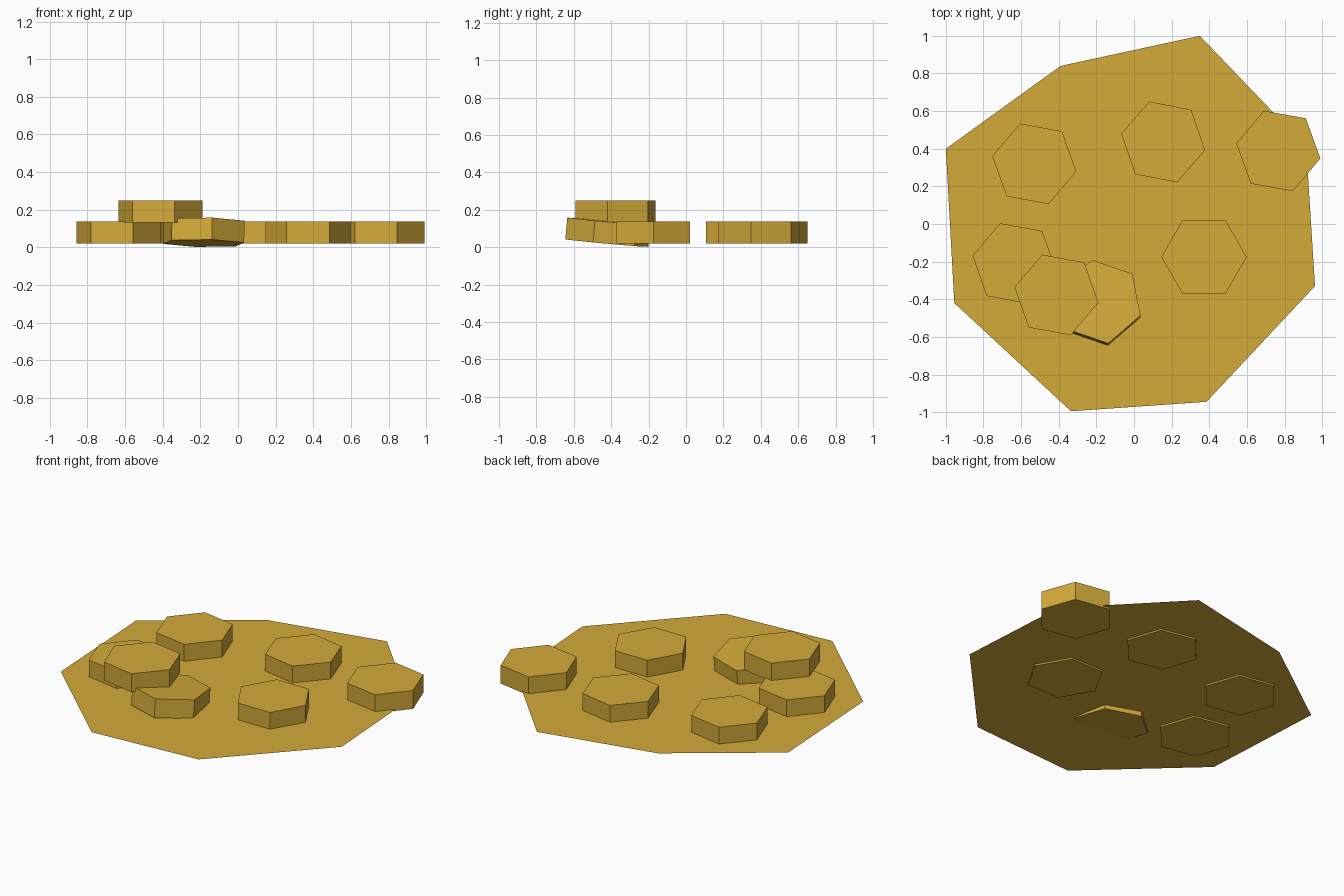
import bpy, bmesh, math
from mathutils import Vector

if "Cube" in bpy.data.objects:
    bpy.data.objects.remove(bpy.data.objects["Cube"])

gold = bpy.data.materials.new("gold")
gold.diffuse_color = (0.658, 0.402, 0.04, 1)
gold.use_nodes = True
gold.node_tree.nodes["Principled BSDF"].inputs["Base Color"].default_value = gold.diffuse_color


def add_object(name, bm):
    mesh = bpy.data.meshes.new(name)
    bm.to_mesh(mesh)
    bm.free()
    mesh.materials.append(gold)
    obj = bpy.data.objects.new(name, mesh)
    bpy.context.collection.objects.link(obj)
    return obj


# Flat, slightly irregular eight-sided base sheet
outline = [(0.35, 1.0), (-0.39, 0.84), (-1.0, 0.40), (-0.955, -0.42),
           (-0.335, -0.995), (0.385, -0.945), (0.962, -0.33), (0.915, 0.41)]
bm = bmesh.new()
bm.faces.new([bm.verts.new((x, y, 0.031)) for x, y in outline])
add_object("base_sheet", bm)


def hex_tile(name, x, y, z, turn, normal=(0, 0, 1)):
    """Six-sided tile centred on (x, y, z), with a corner at angle turn."""
    bm = bmesh.new()
    r, h = 0.227, 0.0585
    ring = [(r * math.cos(math.radians(60 * i + turn)),
             r * math.sin(math.radians(60 * i + turn))) for i in range(6)]
    low = [bm.verts.new((a, b, -h)) for a, b in ring]
    top = [bm.verts.new((a, b, h)) for a, b in ring]
    bm.faces.new(top)
    bm.faces.new(low[::-1])
    for i in range(6):
        j = (i + 1) % 6
        bm.faces.new((low[i], low[j], top[j], top[i]))
    obj = add_object(name, bm)
    obj.location = (x, y, z)
    obj.rotation_euler = Vector((0, 0, 1)).rotation_difference(Vector(normal)).to_euler()


# Tiles lying flat on the sheet
flat = [(0.372, -0.175, 0), (-0.53, 0.32, -10.5), (0.155, 0.436, -11),
        (0.767, 0.388, -10), (-0.635, -0.21, -10.5)]
for n, (x, y, turn) in enumerate(flat, 1):
    hex_tile(f"flat_tile_{n}", x, y, 0.0795, turn)

# Tile stacked on its neighbours, and the tilted tile beneath it
hex_tile("stacked_tile", -0.412, -0.377, 0.190, -10.5)
hex_tile("tilted_tile", -0.181, -0.418, 0.080, -19, (0.015, 0.091, 1))
